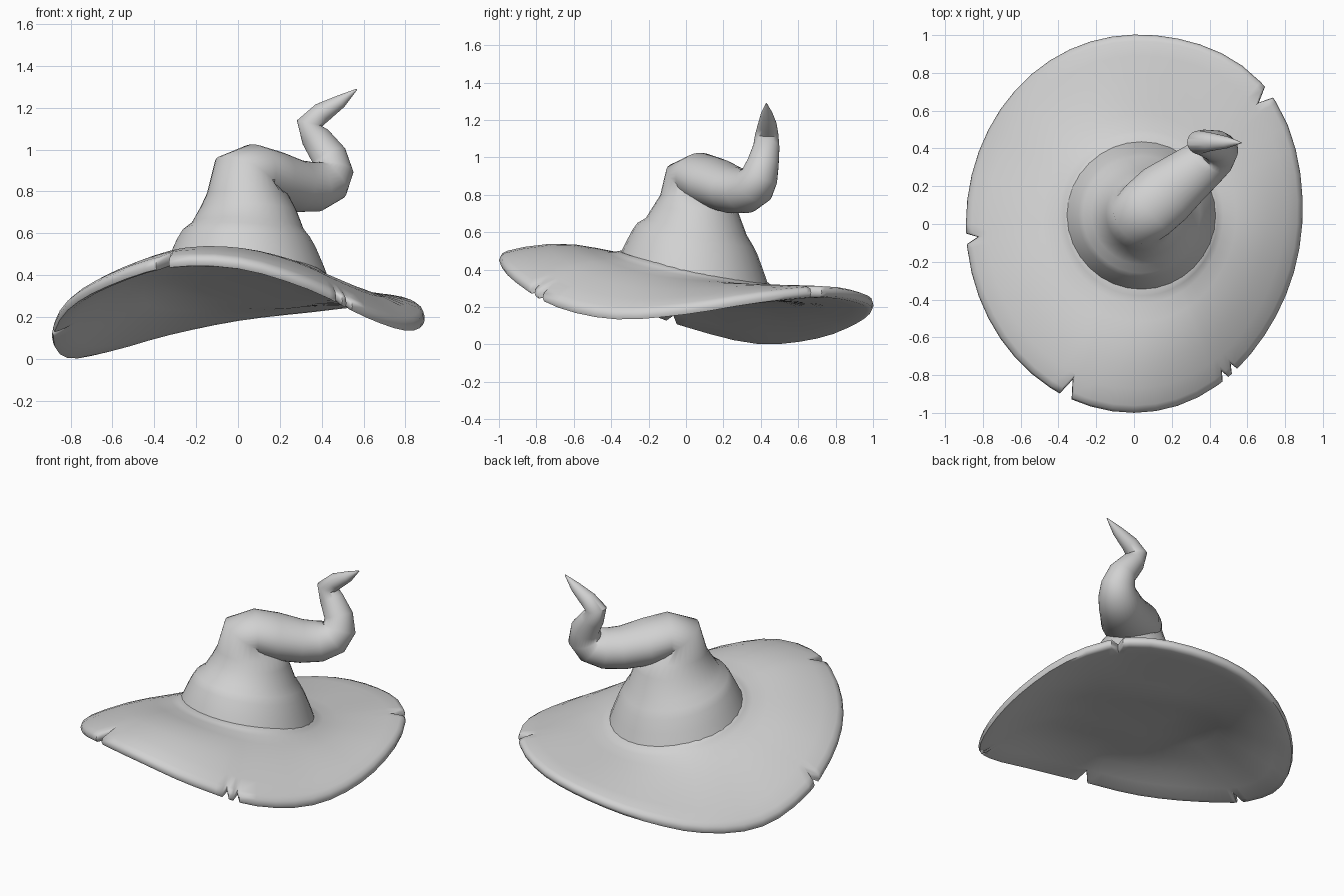
import bpy, math
from math import sin, cos, pi, radians
from mathutils import Vector

cube = bpy.data.objects.get("Cube")
if cube:
    bpy.data.objects.remove(cube, do_unlink=True)

felt = bpy.data.materials.new("grey_felt")
felt.use_nodes = True
felt.diffuse_color = (0.64, 0.64, 0.64, 1)
felt.node_tree.nodes["Principled BSDF"].inputs["Base Color"].default_value = felt.diffuse_color


def loft(name, rings):
    """Skin a list of equal-length rings and close both ends with fans."""
    n = len(rings[0])
    verts = [p for ring in rings for p in ring]
    faces = []
    for r in range(len(rings) - 1):
        for i in range(n):
            j = (i + 1) % n
            faces.append((r * n + i, r * n + j, (r + 1) * n + j, (r + 1) * n + i))
    for start, flip in ((0, True), ((len(rings) - 1) * n, False)):
        c = len(verts)
        verts.append(sum((Vector(verts[start + i]) for i in range(n)), Vector()) / n)
        for i in range(n):
            a, b = start + i, start + (i + 1) % n
            faces.append((b, a, c) if flip else (a, b, c))
    mesh = bpy.data.meshes.new(name)
    mesh.from_pydata(verts, [], faces)
    mesh.update()
    mesh.materials.append(felt)
    obj = bpy.data.objects.new(name, mesh)
    bpy.context.collection.objects.link(obj)
    bpy.ops.object.select_all(action='DESELECT')
    obj.select_set(True)
    bpy.context.view_layer.objects.active = obj
    bpy.ops.object.shade_smooth_by_angle(angle=radians(60))


# Wavy brim: rim heights at even steps around, starting at the left side
RIM = [.18, .245, .28, .25, .208, .135, .05, .02,
       .11, .25, .365, .455, .45, .35, .215, .152]


def rim_height(t):
    u = (t / (2 * pi) * len(RIM)) % len(RIM)
    i = int(u)
    f = u - i
    a, b, c, d = (RIM[(i + k) % len(RIM)] for k in (-1, 0, 1, 2))
    return b + .5 * f * (c - a + f * (2*a - 5*b + 4*c - d + f * (3 * (b - c) + d - a)))


def lobe(t, deg):
    return max(0, cos(t - radians(deg))) ** 8


def rim(t):
    k = 1 + .065 * lobe(t, 42) - .025 * lobe(t, 325)
    return Vector((.89 * k * cos(t), k * sin(t), rim_height(t)))


BASE = Vector((.04, .043, .357))


def base(t):
    x, y = .385 * cos(t), .397 * sin(t)
    return BASE + Vector((x, y, -.06 * x - .215 * y))


# Torn nicks in the rim: angle, depth, half width (degrees)
NICKS = [(184.5, .11, 1.6), (246, .15, 2.2), (41, .14, 2),
         (303.5, .08, 1.2), (307.5, .08, 1.2)]
angles = {}
for k in range(48):
    deg = k * 7.5
    if all(abs(deg - a) > w + 1 for a, d, w in NICKS):
        angles[deg] = 0
for a, d, w in NICKS:
    angles.update({a - w: 0, a: d, a + w: 0})
angles = sorted(angles.items())


def brim_ring(s, lift):
    ring = []
    for deg, depth in angles:
        t = radians(deg)
        f = s * (1 - depth) if s > .9 else s
        p = base(t).lerp(rim(t), f)
        # The front swells upward, the back stays flat
        p.z += (.025 - .028 * sin(t)) * sin(pi * f) + lift
        ring.append(p)
    return ring


def inner_ring(scale, lift):
    return [BASE.lerp(base(radians(d)), scale) + Vector((0, 0, lift)) for d, _ in angles]


H = .032
profile = [(0, H + .025), (.04, H + .012), (.1, H + .003), (.25, H), (.4, H), (.6, H),
           (.8, H), (.94, H * .95), (.985, H * .7), (1, 0), (.985, -H * .7),
           (.94, -H * .95), (.8, -H), (.6, -H), (.4, -H), (.2, -H), (0, -H)]
rings = [inner_ring(.9, H + .025)] + [brim_ring(s, h) for s, h in profile]
rings += [inner_ring(.6, -H * .8), inner_ring(.25, -H * .7)]
rings.reverse()
loft("brim", rings)

# Crown: centre x, y, z, radius, backward slope and sideways widening of each ring
SPINE = [
    (.04, .045, .368, .408, .215, 1), (.04, .045, .41, .392, .215, 1),
    (.04, .045, .47, .368, .2, 1), (.04, .048, .545, .335, .2, 1),
    (.04, .05, .588, .31, .2, 1), (.045, .055, .63, .27, .17, 1),
    (.05, .055, .72, .228, .1, 1), (.045, .055, .79, .193, .04, 1),
    (.035, .045, .882, .157, 0, 1.04), (.07, .075, .893, .132, 0, 1.3),
    (.16, .155, .86, .135, 0, 1.28), (.28, .25, .825, .125, 0, 1.18),
    (.365, .315, .822, .12, 0, 1.1), (.427, .365, .85, .112, 0, 1.05),
    (.452, .394, .90, .1, 0, 1), (.435, .412, .97, .085, 0, 1),
    (.37, .43, 1.06, .07, 0, 1), (.342, .432, 1.125, .062, 0, 1),
    (.40, .435, 1.175, .05, 0, 1), (.49, .432, 1.23, .032, 0, 1),
    (.568, .43, 1.288, .003, 0, 1)]
STRAIGHT = 8
centres = [Vector(s[:3]) for s in SPINE]
side = Vector((-.65, .76, 0))
rings = []
u, v, tangent = Vector((1, 0, 0)), Vector((0, 1, 0)), Vector((0, 0, 1))
for i, (x, y, z, r, slope, wide) in enumerate(SPINE):
    if i >= STRAIGHT:
        new = (centres[i] - centres[i - 1]).normalized()
        if i + 1 < len(SPINE):
            new = (new + (centres[i + 1] - centres[i]).normalized()).normalized()
        turn = tangent.rotation_difference(new)
        u, v, tangent = turn @ u, turn @ v, new
    ring = []
    for k in range(32):
        t = 2 * pi * k / 32
        offset = r * (cos(t) * u + sin(t) * v)
        p = centres[i] + offset + side * offset.dot(side) * (wide - 1)
        p.z -= slope * r * (sin(t) + .3 * cos(t))
        ring.append(p)
    rings.append(ring)
loft("bent_crown", rings)
